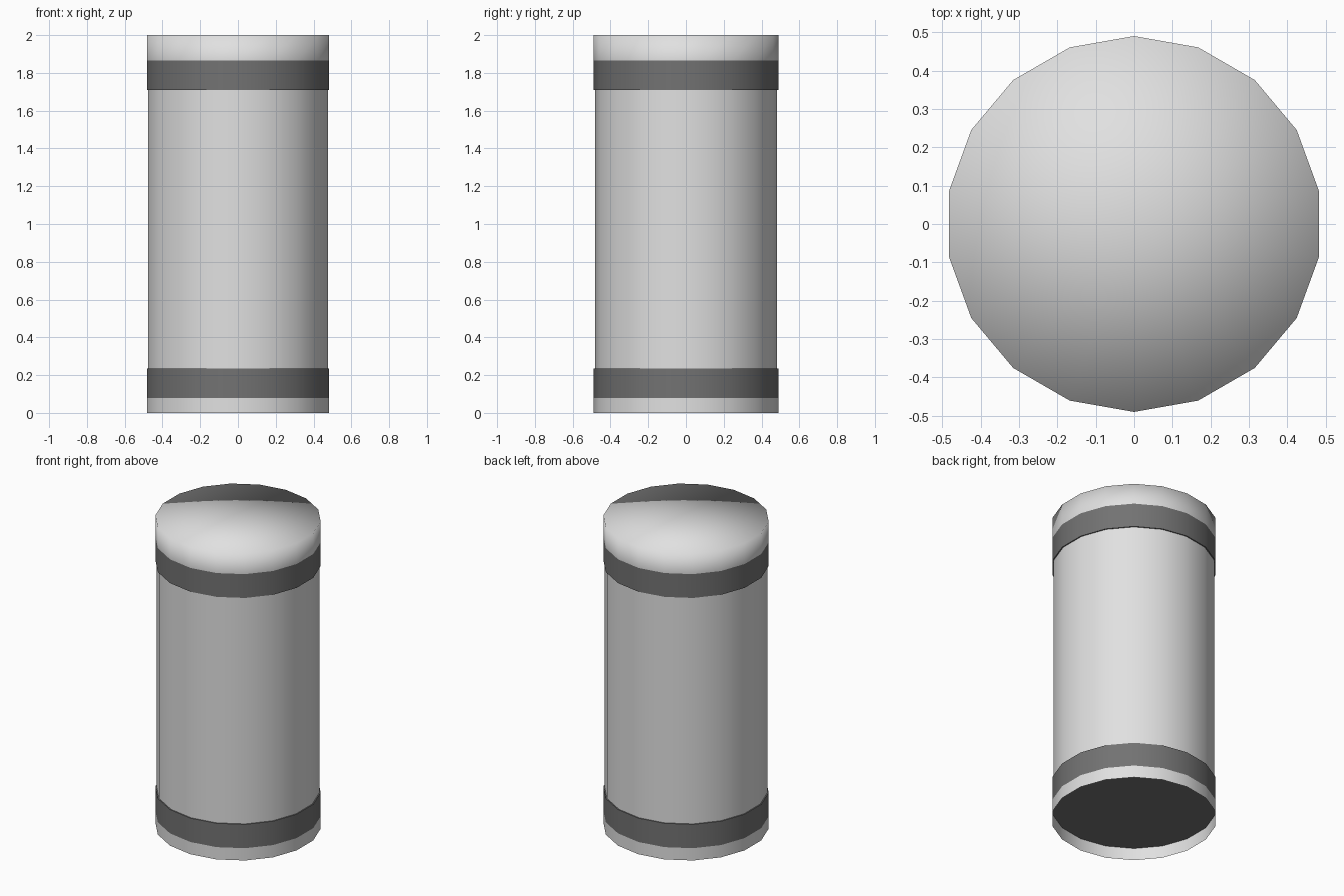
import bpy, bmesh, math

if "Cube" in bpy.data.objects:
    bpy.data.objects.remove(bpy.data.objects["Cube"])

SIDES = 18
R_BODY, R_RIM = 0.483, 0.49


def material(name, value):
    m = bpy.data.materials.new(name)
    m.diffuse_color = (value, value, value, 1)
    m.use_nodes = True
    m.node_tree.nodes["Principled BSDF"].inputs["Base Color"].default_value = m.diffuse_color
    return m


light = material("light grey", 0.75)
dark = material("dark grey", 0.17)


def lathe(name, profile, mat, angle=math.radians(40)):
    """Spin a bottom-to-top (radius, z) profile; a zero radius makes a pole."""
    bm = bmesh.new()
    rings = []
    for r, z in profile:
        if r == 0:
            rings.append([bm.verts.new((0, 0, z))] * SIDES)
        else:
            rings.append([bm.verts.new((r * math.cos(a), r * math.sin(a), z))
                          for a in (math.pi / 2 + math.tau * k / SIDES for k in range(SIDES))])
    for lo, hi in zip(rings, rings[1:]):
        for k in range(SIDES):
            n = (k + 1) % SIDES
            quad = list(dict.fromkeys((lo[k], lo[n], hi[n], hi[k])))
            bm.faces.new(quad).smooth = True
    me = bpy.data.meshes.new(name)
    bm.to_mesh(me)
    bm.free()
    me.materials.append(mat)
    if angle:
        me.set_sharp_from_angle(angle=angle)
    ob = bpy.data.objects.new(name, me)
    bpy.context.collection.objects.link(ob)
    return ob


# Main drum wall, slightly narrower than the rims
lathe("drum_body", [(R_BODY, 0.235), (R_BODY, 1.71)], light)

# Open foot ring below the lower band
lathe("foot_ring", [(R_RIM, 0), (R_RIM, 0.08)], light)

# Lower dark band with the recessed base and the small ledge
lathe("lower_band", [(0, 0.08), (R_RIM, 0.08), (R_RIM, 0.235), (R_BODY, 0.235)], dark)

# Upper dark band with its ledge
lathe("upper_band", [(R_BODY, 1.71), (R_RIM, 1.71), (R_RIM, 1.865)], dark)

# Lid, shaded smooth across the rim
lathe("lid", [(R_RIM, 1.865), (R_RIM, 2.0), (0, 2.0)], light, angle=None)
